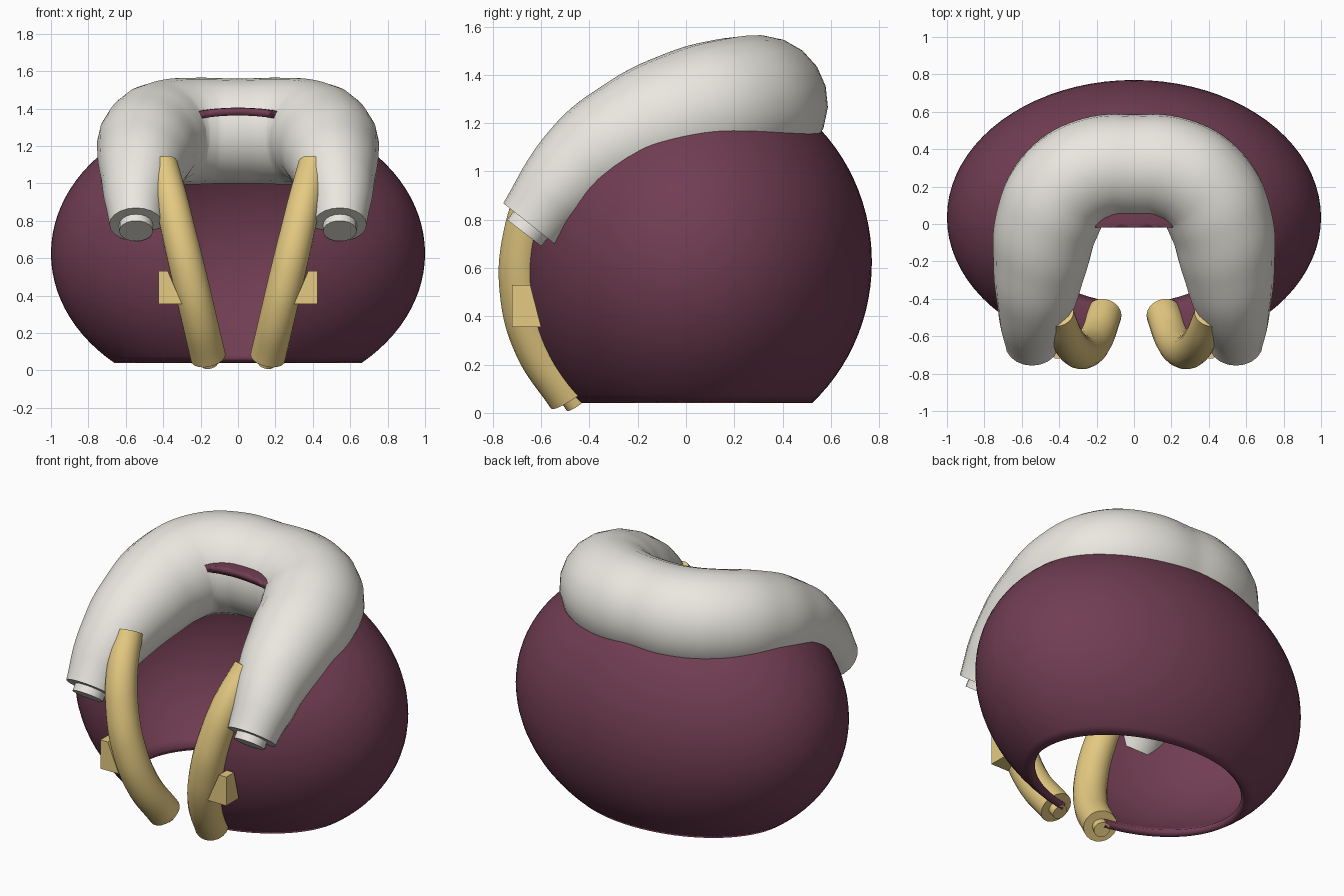
import bpy, bmesh
from math import radians, sqrt
from mathutils import Vector

if "Cube" in bpy.data.objects:
    bpy.data.objects.remove(bpy.data.objects["Cube"])


def material(name, rgb):
    m = bpy.data.materials.new(name)
    m.diffuse_color = (*rgb, 1)
    m.use_nodes = True
    m.node_tree.nodes["Principled BSDF"].inputs["Base Color"].default_value = m.diffuse_color
    return m


PURPLE = material("plum_cloth", (0.165, 0.047, 0.085))
WHITE = material("white_fur", (0.82, 0.80, 0.74))
GOLD = material("gold_trim", (0.78, 0.59, 0.22))

# Ellipsoid the cloak follows
CENTRE = Vector((0, 0.035, 0.625))
RX, RY, RZ = 1.0, 0.735, 0.78


def edge_x(z):
    return 0.155 + 0.235 * (z - 0.05)


def front_point(z):
    x = edge_x(z)
    k = 1 - (x / RX) ** 2 - ((z - CENTRE.z) / RZ) ** 2
    return (x, CENTRE.y - RY * sqrt(k) - 0.012, z)


def smooth(ob, mat, angle=40):
    ob.data.materials.clear()
    ob.data.materials.append(mat)
    bpy.ops.object.select_all(action='DESELECT')
    ob.select_set(True)
    bpy.context.view_layer.objects.active = ob
    bpy.ops.object.shade_smooth_by_angle(angle=radians(angle))


def mesh_object(name, bm):
    me = bpy.data.meshes.new(name)
    bm.to_mesh(me)
    bm.free()
    ob = bpy.data.objects.new(name, me)
    bpy.context.collection.objects.link(ob)
    return ob


def tube(name, points, radii, mat, kind='BEZIER'):
    cu = bpy.data.curves.new(name, 'CURVE')
    cu.dimensions = '3D'
    cu.bevel_depth = 1
    cu.bevel_resolution = 8
    cu.resolution_u = 8
    cu.use_fill_caps = True
    sp = cu.splines.new(kind)
    pts = sp.bezier_points if kind == 'BEZIER' else sp.points
    pts.add(len(points) - 1)
    for p, co, r in zip(pts, points, radii):
        p.radius = r
        if kind == 'BEZIER':
            p.co = co
            p.handle_left_type = p.handle_right_type = 'AUTO'
        else:
            p.co = (*co, 1)
    if kind == 'BEZIER':
        sp.radius_interpolation = 'CARDINAL'
    ob = bpy.data.objects.new(name, cu)
    bpy.context.collection.objects.link(ob)
    bpy.ops.object.select_all(action='DESELECT')
    ob.select_set(True)
    bpy.context.view_layer.objects.active = ob
    bpy.ops.object.convert(target='MESH')
    ob = bpy.context.view_layer.objects.active
    bm = bmesh.new()
    bm.from_mesh(ob.data)
    bmesh.ops.remove_doubles(bm, verts=bm.verts, dist=1e-4)
    bmesh.ops.recalc_face_normals(bm, faces=bm.faces)
    bm.to_mesh(ob.data)
    bm.free()
    smooth(ob, mat)
    return ob


# Cloak shell: ellipsoid cut at the hem, the front opening and the neck
bm = bmesh.new()
bmesh.ops.create_uvsphere(bm, u_segments=80, v_segments=48, radius=1)
for v in bm.verts:
    v.co = Vector((v.co.x * RX, v.co.y * RY, v.co.z * RZ)) + CENTRE


def cut(co, no, front_only=False, clear=False):
    faces = [f for f in bm.faces if not front_only or f.calc_center_median().y < -0.02]
    geom = set(faces)
    for f in faces:
        geom.update(f.verts)
        geom.update(f.edges)
    bmesh.ops.bisect_plane(bm, geom=list(geom), plane_co=co, plane_no=no, clear_inner=clear)


cut((0, 0, 0.04), (0, 0, 1), clear=True)
cut((0, -0.02, 0), (0, 1, 0))
for s in (1, -1):
    cut((s * edge_x(0), 0, 0), (s, 0, -0.235), front_only=True)
gone = []
for f in bm.faces:
    c = f.calc_center_median()
    if c.y < -0.02 and abs(c.x) < edge_x(c.z):
        gone.append(f)
bmesh.ops.delete(bm, geom=gone, context='FACES')
cloak = mesh_object("cloak", bm)
smooth(cloak, PURPLE)
sol = cloak.modifiers.new("thickness", 'SOLIDIFY')
sol.thickness = 0.04
sol.offset = -1

# Fur collar: thick at the nape, tapering to the two front ends
half = [(0.20, 0.29, 1.28, 0.285), (0.37, 0.19, 1.27, 0.285), (0.46, 0.02, 1.23, 0.28),
        (0.50, -0.20, 1.15, 0.255), (0.525, -0.40, 1.04, 0.215),
        (0.545, -0.55, 0.90, 0.17), (0.545, -0.645, 0.78, 0.143)]
full = [(-x, y, z, r) for x, y, z, r in reversed(half)] + [(0, 0.305, 1.28, 0.28)] + half
tube("fur_collar", [p[:3] for p in full], [p[3] for p in full], WHITE)

# Gold edging along the front opening
heights = [0.07, 0.28, 0.5, 0.72, 0.92, 1.1]
edge = [Vector(front_point(z)) for z in heights]
edge_dir = (edge[0] - edge[1]).normalized()

for s, side in ((1, "right"), (-1, "left")):
    def flip(p):
        return (s * p[0], p[1], p[2])

    tube("gold_edging_" + side, [flip(p) for p in edge],
         [0.095, 0.095, 0.095, 0.092, 0.088, 0.08], GOLD)
    # Stub at the lower end of the edging
    a, b = edge[0], edge[0] + edge_dir * 0.045
    tube("edging_stub_" + side, [flip(a), flip(b)], [0.045, 0.045], GOLD, 'POLY')
    # Stub at the collar end
    a = Vector((0.545, -0.62, 0.81))
    b = Vector((0.545, -0.67, 0.745))
    tube("collar_stub_" + side, [flip(a), flip(b)], [0.09, 0.09], WHITE, 'POLY')

    # Wedge-shaped clasp
    bm = bmesh.new()
    rings = []
    for z, x0, y1 in ((0.355, 0.30, -0.60), (0.53, 0.375, -0.645)):
        rings.append([bm.verts.new((s * x, y, z)) for x, y in
                      ((x0, -0.72), (0.425, -0.72), (0.425, y1), (x0, y1))])
    bm.faces.new(rings[0])
    bm.faces.new(rings[1])
    for i in range(4):
        j = (i + 1) % 4
        bm.faces.new((rings[0][i], rings[0][j], rings[1][j], rings[1][i]))
    bmesh.ops.recalc_face_normals(bm, faces=bm.faces)
    mesh_object("clasp_" + side, bm).data.materials.append(GOLD)
